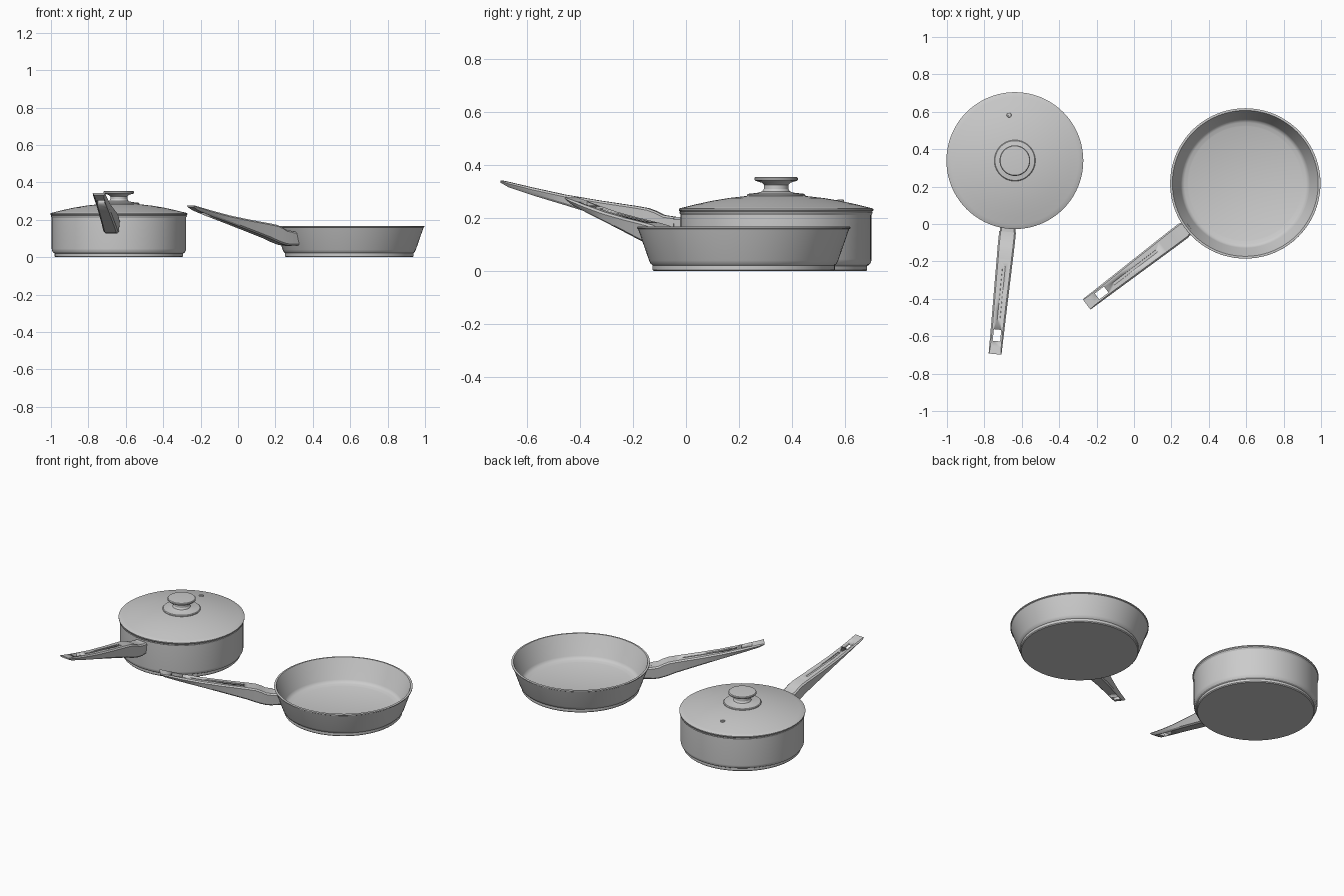
import bpy, bmesh, math
from mathutils import Matrix, Vector

if "Cube" in bpy.data.objects:
    bpy.data.objects.remove(bpy.data.objects["Cube"])

STEPS = 80
SAUCE = Vector((-0.637, 0.339, 0))
FRY = Vector((0.595, 0.217, 0))


def finish(bm, name, matrix, angle=30):
    bmesh.ops.recalc_face_normals(bm, faces=bm.faces)
    mesh = bpy.data.meshes.new(name)
    bm.to_mesh(mesh)
    bm.free()
    ob = bpy.data.objects.new(name, mesh)
    ob.matrix_world = matrix
    bpy.context.collection.objects.link(ob)
    bpy.ops.object.select_all(action='DESELECT')
    ob.select_set(True)
    bpy.context.view_layer.objects.active = ob
    bpy.ops.object.shade_smooth_by_angle(angle=math.radians(angle))
    return ob


def lathe(name, profile, centre, steps=STEPS):
    """Spin an (r, z) profile around z."""
    bm = bmesh.new()
    vs = [bm.verts.new((r, 0, z)) for r, z in profile]
    es = [bm.edges.new(p) for p in zip(vs, vs[1:])]
    bmesh.ops.spin(bm, geom=vs + es, cent=(0, 0, 0), axis=(0, 0, 1),
                   angle=2 * math.pi, steps=steps, use_duplicate=False)
    bmesh.ops.remove_doubles(bm, verts=bm.verts, dist=1e-5)
    return finish(bm, name, Matrix.Translation(centre))


def loft(name, sections, matrix, chamfer=0.008, lean=0.0, taper=0.85):
    """Bridge chamfered box sections (u, top, bottom, width) along local x."""
    bm = bmesh.new()
    rings = []
    for i, (u, t, b, w) in enumerate(sections):
        h, c = w / 2, min(chamfer, (t - b) * 0.3)
        k = h * taper
        ub = u - (lean if i == 0 else 0)
        pts = [(u, h - c, t), (u, h, t - c), (ub, k, b + c), (ub, k - c, b)]
        pts += [(x, -y, z) for x, y, z in reversed(pts)]
        rings.append([bm.verts.new(p) for p in pts])
    for a, b in zip(rings, rings[1:]):
        for i in range(8):
            j = (i + 1) % 8
            bm.faces.new((a[i], a[j], b[j], b[i]))
    bm.faces.new(rings[0])
    bm.faces.new(rings[-1])
    return finish(bm, name, matrix, 25)


# Handle side profile: u, top z, bottom z, width
HANDLE = [(0.015, 0.205, 0.126, 0.090), (0.055, 0.211, 0.130, 0.090),
          (0.085, 0.226, 0.138, 0.090), (0.115, 0.237, 0.148, 0.089),
          (0.16, 0.245, 0.165, 0.087), (0.30, 0.266, 0.209, 0.082),
          (0.43, 0.288, 0.249, 0.077), (0.55, 0.314, 0.285, 0.073),
          (0.64, 0.335, 0.315, 0.070), (0.672, 0.342, 0.333, 0.069)]


def top_z(u):
    for a, b in zip(HANDLE, HANDLE[1:]):
        if a[0] <= u <= b[0]:
            return a[1] + (b[1] - a[1]) * (u - a[0]) / (b[0] - a[0])


def handle(prefix, centre, direction, start, lift, lean):
    turn = Matrix.Rotation(math.atan2(direction[1], direction[0]), 4, 'Z')
    m = Matrix.Translation(centre) @ turn @ Matrix.Translation((start, 0, lift))
    grip = loft(prefix + "_handle", HANDLE, m)
    # bracket joining grip and pan wall
    loft(prefix + "_handle_bracket", [(-0.018, 0.203, 0.128, 0.084),
                                      (0.02, 0.203, 0.128, 0.084)], m, lean=lean)
    # shallow groove and hanging hole
    groove = [(u, top_z(u) + 0.03, top_z(u) - 0.006, 0.016)
              for u in (0.20, 0.30, 0.43, 0.49)]
    hole = [(u, 0.45, 0.2, 0.040) for u in (0.54, 0.602)]
    for label, rows in (("groove", groove), ("hole", hole)):
        cutter = loft(f"{prefix}_{label}_cutter", rows, m, chamfer=0.001, taper=1)
        cutter.hide_render = True
        cutter.display_type = 'WIRE'
        cutter.hide_set(True)
        mod = grip.modifiers.new(label, 'BOOLEAN')
        mod.operation = 'DIFFERENCE'
        mod.solver = 'EXACT'
        mod.object = cutter


# Frying pan
lathe("frying_pan_body", [
    (0, 0), (0.338, 0), (0.343, 0.005), (0.343, 0.022), (0.350, 0.028),
    (0.356, 0.040), (0.397, 0.158), (0.402, 0.161), (0.402, 0.166),
    (0.399, 0.168), (0.390, 0.168), (0.387, 0.163), (0.345, 0.045),
    (0.337, 0.033), (0.325, 0.027), (0.310, 0.024), (0.305, 0.022), (0, 0.022)], FRY)
handle("frying_pan", FRY, (-0.847, -0.646), 0.395, -0.065, 0.022)

# Saucepan
lathe("saucepan_body", [
    (0, 0), (0.338, 0), (0.343, 0.005), (0.343, 0.020), (0.352, 0.025),
    (0.358, 0.036), (0.359, 0.045), (0.359, 0.212), (0.363, 0.218),
    (0.363, 0.222), (0.352, 0.222), (0.349, 0.215), (0.349, 0.045),
    (0.342, 0.030), (0.328, 0.022), (0, 0.022)], SAUCE)
handle("saucepan", SAUCE, (-0.106, -1.035), 0.368, 0, 0)

# Lid: domed shell with a rolled rim
lathe("lid", [
    (0, 0.287), (0.06, 0.286), (0.12, 0.282), (0.18, 0.275), (0.24, 0.265),
    (0.30, 0.252), (0.34, 0.242), (0.361, 0.237), (0.366, 0.234),
    (0.366, 0.229), (0.360, 0.222), (0.347, 0.222), (0.345, 0.208),
    (0.341, 0.208), (0.340, 0.232), (0.30, 0.243), (0.24, 0.256),
    (0.12, 0.273), (0, 0.278)], SAUCE)
lathe("lid_knob", [
    (0, 0.280), (0.110, 0.280), (0.110, 0.287), (0.106, 0.291), (0.070, 0.295),
    (0.052, 0.300), (0.046, 0.310), (0.046, 0.325), (0.054, 0.333),
    (0.078, 0.340), (0.082, 0.344), (0.082, 0.350), (0.078, 0.354),
    (0.066, 0.355), (0, 0.355)], SAUCE)
# Steam vent on the lid
lathe("lid_vent", [
    (0, 0.258), (0.013, 0.258), (0.013, 0.267), (0.011, 0.269),
    (0.006, 0.269), (0.005, 0.262), (0, 0.262)],
    SAUCE + Vector((-0.031, 0.243, 0)), 20)
